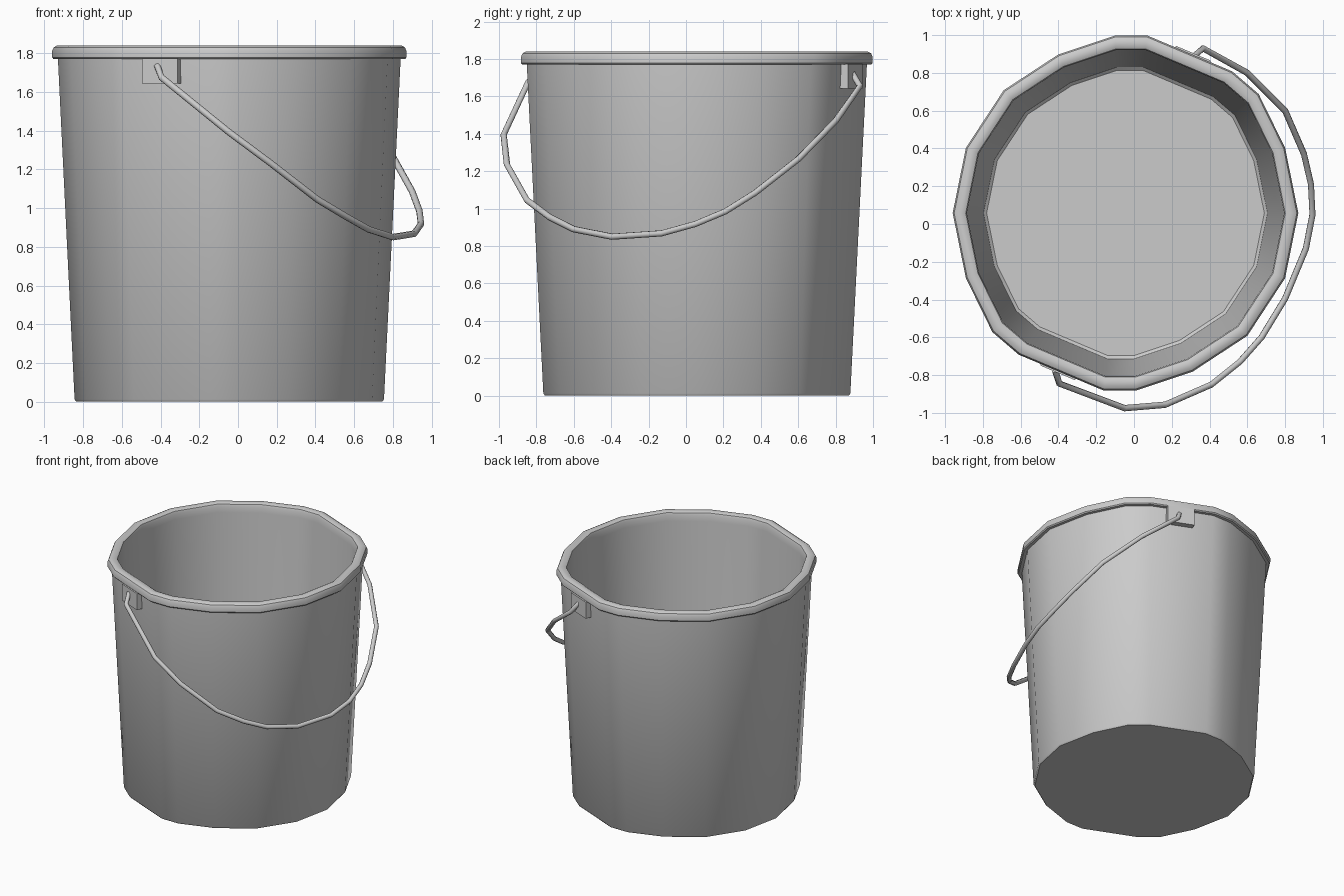
import bpy, bmesh, math
from mathutils import Vector

if "Cube" in bpy.data.objects:
    bpy.data.objects.remove(bpy.data.objects["Cube"])

CX, CY = -0.045, 0.058        # bucket axis
RIM = 0.915                   # rim radius that the outline is measured at

# half of the rim outline; the other half is the same turned by 180 degrees
half = [(0.915, 0), (0.845, 0.345), (0.705, 0.63), (0.565, 0.75), (0.115, 0.94),
        (-0.055, 0.94), (-0.355, 0.84), (-0.645, 0.65), (-0.845, 0.345)]
outline = half + [(-x, -y) for x, y in half]


def finish(name, bm, angle=35):
    bmesh.ops.recalc_face_normals(bm, faces=bm.faces)
    me = bpy.data.meshes.new(name)
    bm.to_mesh(me)
    bm.free()
    ob = bpy.data.objects.new(name, me)
    bpy.context.collection.objects.link(ob)
    bpy.ops.object.select_all(action='DESELECT')
    ob.select_set(True)
    bpy.context.view_layer.objects.active = ob
    bpy.ops.object.shade_smooth_by_angle(angle=math.radians(angle))
    return ob


# Bucket shell: outer wall, rolled rim, inner wall, floor (radius, height)
profile = [(0.790, 0.0), (0.799, 0.012), (0.885, 1.77), (0.908, 1.77), (0.915, 1.778),
           (0.915, 1.812), (0.907, 1.83), (0.890, 1.84), (0.862, 1.84), (0.846, 1.832),
           (0.840, 1.815), (0.838, 1.77), (0.752, 0.065), (0.735, 0.05)]
bm = bmesh.new()
rings = [[bm.verts.new((CX + x * r / RIM, CY + y * r / RIM, z)) for x, y in outline]
         for r, z in profile]
n = len(outline)
for a, b in zip(rings, rings[1:]):
    for i in range(n):
        j = (i + 1) % n
        bm.faces.new((a[i], a[j], b[j], b[i]))
bm.faces.new(rings[0])
bm.faces.new(rings[-1])
finish("bucket_shell", bm)

# Handle lugs: small plates on the two long flats, opposite each other
edge = Vector((-0.45, 0.19, 0)).normalized()
out = Vector((edge.y, -edge.x, 0))
if out.y < 0:
    out = -out
for name, s in (("back_lug", 1), ("front_lug", -1)):
    bm = bmesh.new()
    bmesh.ops.create_cube(bm, size=1)
    mid = Vector((CX, CY, 1.708)) + s * (Vector((0.345, 0.812, 0)) + out * 0.012)
    for v in bm.verts:
        c = v.co.copy()
        v.co = mid + edge * c.x * 0.2 + out * c.y * 0.05 + Vector((0, 0, c.z * 0.13))
    finish(name, bm, 30)

# Wire handle hanging down on the right
path = [(-0.417, -0.776, 1.735), (-0.395, -0.845, 1.675), (-0.05, -0.975, 1.395),
        (0.165, -0.957, 1.235), (0.41, -0.85, 1.045), (0.56, -0.73, 0.955),
        (0.675, -0.60, 0.89), (0.80, -0.395, 0.85), (0.91, -0.13, 0.868),
        (0.945, 0.05, 0.918), (0.937, 0.21, 0.985), (0.90, 0.37, 1.085),
        (0.80, 0.60, 1.265), (0.60, 0.80, 1.47), (0.365, 0.93, 1.655),
        (0.315, 0.885, 1.73)]
cu = bpy.data.curves.new("handle", 'CURVE')
cu.dimensions = '3D'
cu.bevel_depth = 0.017
cu.bevel_resolution = 2
cu.use_fill_caps = True
sp = cu.splines.new('POLY')
sp.points.add(len(path) - 1)
for p, co in zip(sp.points, path):
    p.co = (*co, 1)
sp.use_smooth = True
bpy.context.collection.objects.link(bpy.data.objects.new("handle", cu))
